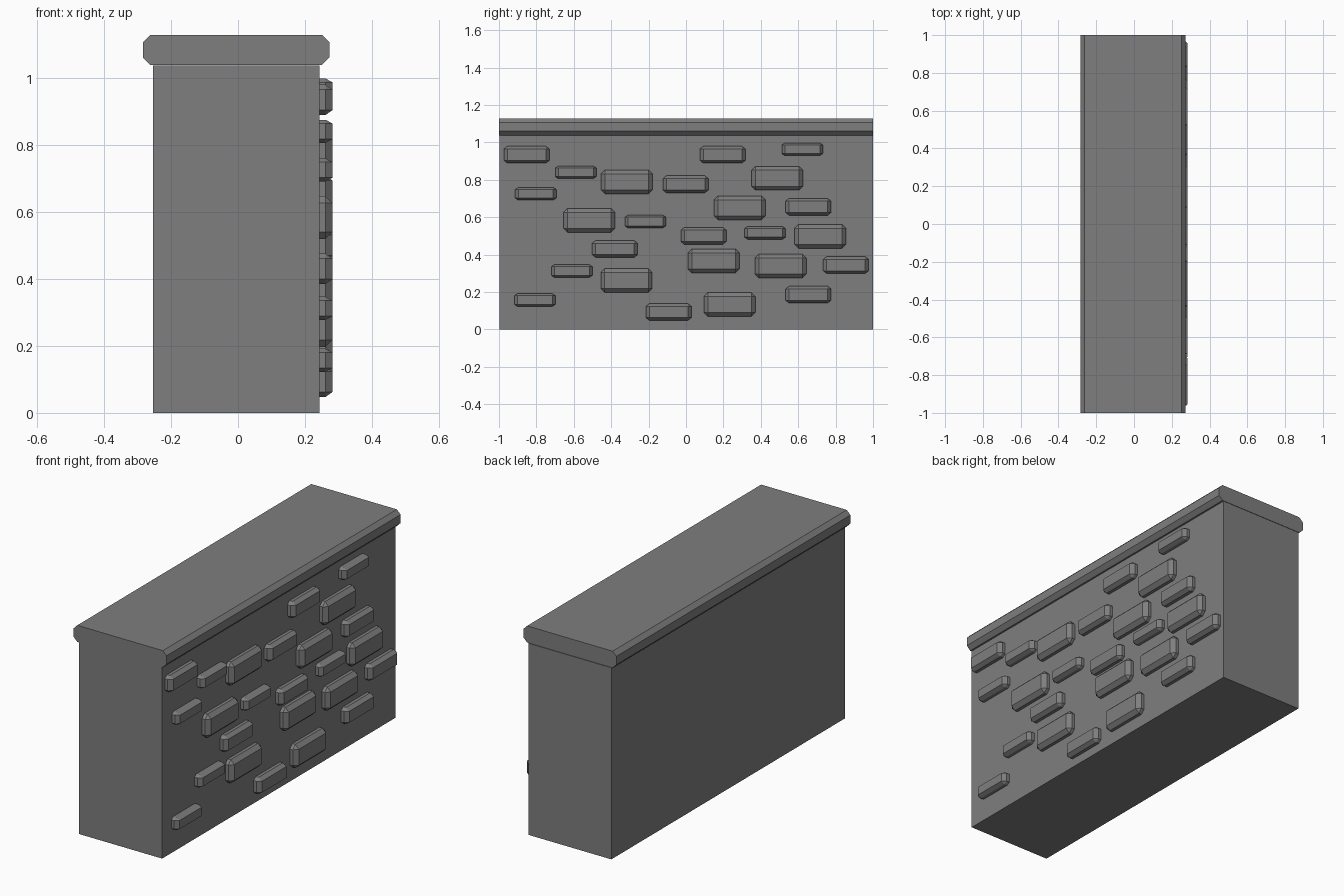
import bpy, bmesh

if "Cube" in bpy.data.objects:
    bpy.data.objects.remove(bpy.data.objects["Cube"])

# Dark grey stone
stone = bpy.data.materials.new("dark_stone")
stone.diffuse_color = (0.21, 0.21, 0.21, 1)
stone.use_nodes = True
stone.node_tree.nodes["Principled BSDF"].inputs["Base Color"].default_value = stone.diffuse_color


def new_object(name, bm):
    bmesh.ops.recalc_face_normals(bm, faces=bm.faces)
    mesh = bpy.data.meshes.new(name)
    bm.to_mesh(mesh)
    bm.free()
    mesh.materials.append(stone)
    obj = bpy.data.objects.new(name, mesh)
    bpy.context.collection.objects.link(obj)
    return obj


def box(size):
    bm = bmesh.new()
    bmesh.ops.create_cube(bm, size=1)
    bmesh.ops.scale(bm, vec=size, verts=bm.verts)
    return bm


# Wall body
wall = new_object("wall_body", box((0.497, 1.996, 1.036)))
wall.location = (-0.005, 0.002, 0.518)

# Capstone: chamfered along its long edges only
bm = box((0.556, 2.0, 0.09))
long_edges = [e for e in bm.edges if abs(e.verts[0].co.y - e.verts[1].co.y) > 1]
bmesh.ops.bevel(bm, geom=long_edges, offset=0.022, segments=1, affect='EDGES')
cap = new_object("capstone", bm)
cap.location = (-0.0055, 0, 1.084)
cap.location.z = 1.083

# Raised bricks: (width, height) and their (y, z) centres on the right side
W, H, D = 0.275, 0.128, 0.082
bricks = {
    "large": ((0.275, 0.128), [
        (-.319, .79), (.485, .809), (.284, .651), (-.52, .584), (.715, .498),
        (.145, .367), (.503, .34), (-.321, .262), (.23, .134)]),
    "medium": ((0.243, 0.091), [
        (-.855, .935), (.193, .935), (-.005, .777), (.651, .656), (.091, .501),
        (-.383, .431), (.852, .345), (.651, .187), (-.096, .094)]),
    "small": ((0.22, 0.069), [
        (.619, .964), (-.592, .841), (-.806, .726), (-.22, .578), (.42, .517),
        (-.613, .313), (-.811, .158)]),
}

for kind, ((w, h), centres) in bricks.items():
    bm = box((D, W, H))
    bmesh.ops.bevel(bm, geom=bm.edges[:], offset=0.021, segments=1, affect='EDGES')
    bmesh.ops.scale(bm, vec=(1, w / W, h / H), verts=bm.verts)
    first = new_object(f"{kind}_brick", bm)
    for i, (y, z) in enumerate(centres):
        brick = first
        if i:
            brick = first.copy()
            bpy.context.collection.objects.link(brick)
        brick.location = (0.282 - D / 2, y + 0.003, z - 0.001)
